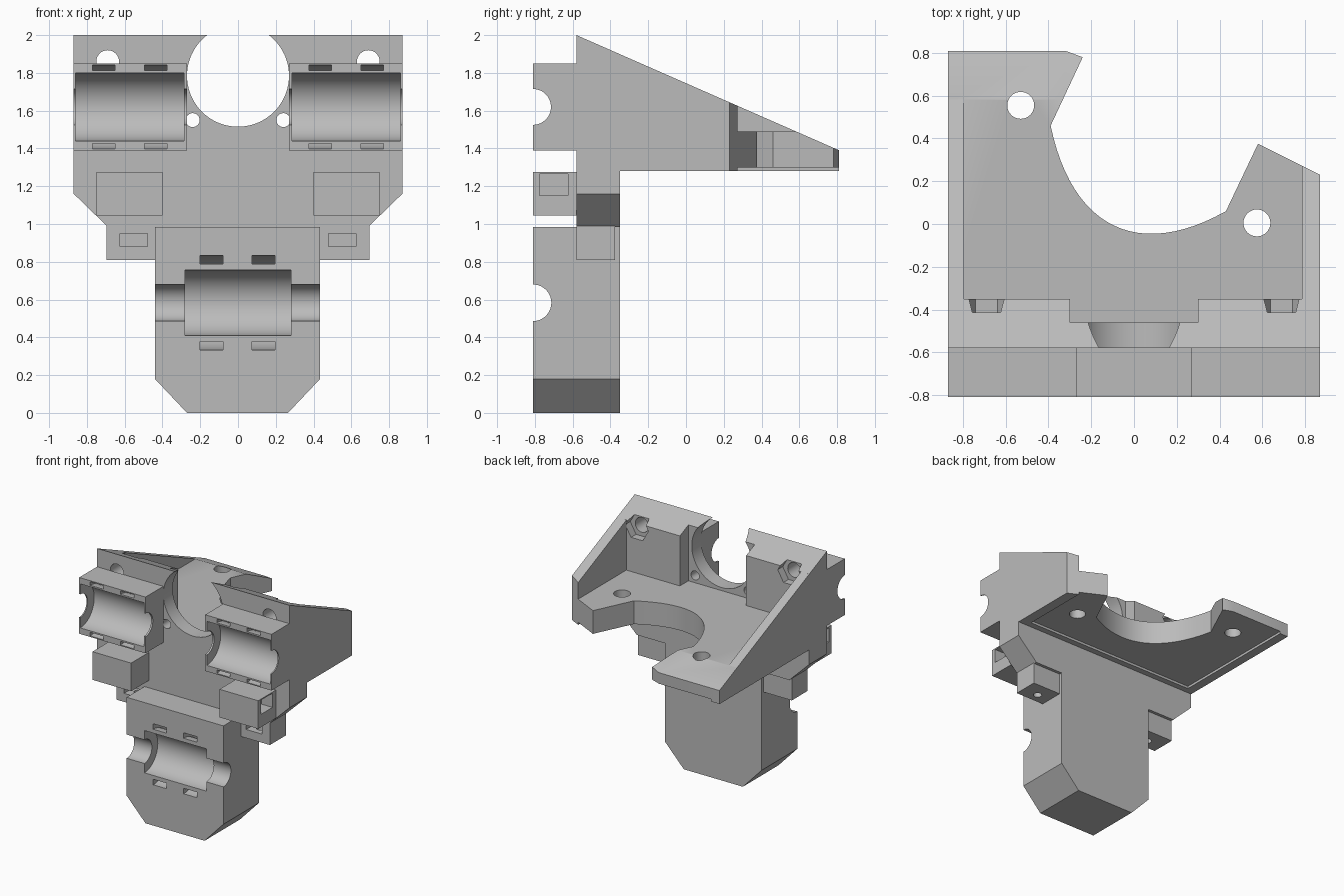
import bpy, bmesh
from math import sin, cos, radians, pi
from mathutils import Vector

old = bpy.data.objects.get("Cube")
if old:
    bpy.data.objects.remove(old, do_unlink=True)

grey = bpy.data.materials.new("plain_grey")
grey.use_nodes = True
grey.diffuse_color = (0.5, 0.5, 0.5, 1)
grey.node_tree.nodes["Principled BSDF"].inputs["Base Color"].default_value = (0.5, 0.5, 0.5, 1)

FRONT, FACE, BACK = -0.81, -0.58, -0.35   # depth levels of blocks and plate
HALF = 0.87                               # half width


def prism(name, pts, axis, a, b):
    """Extrude a 2D outline along an axis between a and b."""
    place = {"x": lambda u, v, w: (w, u, v),
             "y": lambda u, v, w: (u, w, v),
             "z": lambda u, v, w: (u, v, w)}[axis]
    bm = bmesh.new()
    low = bm.faces.new([bm.verts.new(place(u, v, a)) for u, v in pts])
    ext = bmesh.ops.extrude_face_region(bm, geom=[low])
    verts = [g for g in ext["geom"] if isinstance(g, bmesh.types.BMVert)]
    bmesh.ops.translate(bm, verts=verts, vec=Vector(place(0, 0, b - a)))
    bmesh.ops.recalc_face_normals(bm, faces=bm.faces)
    mesh = bpy.data.meshes.new(name)
    bm.to_mesh(mesh)
    bm.free()
    mesh.materials.append(grey)
    obj = bpy.data.objects.new(name, mesh)
    bpy.context.collection.objects.link(obj)
    return obj


def rect(u0, u1, v0, v1):
    return [(u0, v0), (u1, v0), (u1, v1), (u0, v1)]


def box(name, x0, x1, y0, y1, z0, z1):
    return prism(name, rect(x0, x1, y0, y1), "z", z0, z1)


def circle(u, v, r, n=48):
    return [(u + r * cos(2 * pi * i / n), v + r * sin(2 * pi * i / n)) for i in range(n)]


def half_ring(u, v, inner, outer, n=24):
    """C-shaped outline opening towards the front."""
    angles = [radians(-100 + 200 * i / n) for i in range(n + 1)]
    return ([(u + outer * cos(t), v + outer * sin(t)) for t in angles] +
            [(u + inner * cos(t), v + inner * sin(t)) for t in reversed(angles)])


def cut(obj, *cutters):
    """Subtract each cutter and discard it."""
    for c in cutters:
        c.hide_render = True
        mod = obj.modifiers.new("cut", "BOOLEAN")
        mod.operation, mod.solver, mod.object = "DIFFERENCE", "EXACT", c
        mesh = bpy.data.meshes.new_from_object(
            obj.evaluated_get(bpy.context.evaluated_depsgraph_get()))
        obj.modifiers.clear()
        obj.data = mesh
        bpy.data.objects.remove(c, do_unlink=True)
    return obj


def slope():
    """Wedge above the inclined top."""
    return prism("slope_cutter", [(FACE, 2), (0.92, 1.342), (0.92, 2.3), (FACE, 2.3)], "x", -1, 1)


def groove(block, x0, x1, z, g0, g1, r_big, r_rod, ties, r_in, r_out):
    """Bearing seat, rod channel and tie slots in a block face."""
    cut(block,
        prism("rod_cutter", circle(FRONT, z, r_rod), "x", x0 - 0.1, x1 + 0.1),
        prism("bearing_cutter", circle(FRONT, z, r_big), "x", g0, g1))
    for t in ties:
        cut(block, prism("tie_cutter", half_ring(FRONT, z, r_in, r_out), "x", t - 0.06, t + 0.06))


parts = []

# main plate with hot-end opening, screw holes and nut traps
plate = prism("main_plate", [(-HALF, 2), (HALF, 2), (HALF, 1.16), (0.69, 0.985),
                             (-0.69, 0.985), (-HALF, 1.16)], "y", FACE, BACK)
cut(plate, slope(),
    prism("opening_cutter", circle(0, 1.785, 0.27, 72), "y", -0.7, -0.2),
    box("pocket_cutter", -0.3, 0.3, -0.46, -0.2, 1.49, 2.2))
for s in (-1, 1):
    cut(plate,
        prism("small_hole_cutter", circle(s * 0.24, 1.55, 0.037, 24), "y", -0.7, -0.2),
        prism("screw_cutter", circle(s * 0.69, 1.86, 0.06, 32), "y", -0.7, -0.2),
        prism("nut_cutter", circle(s * 0.69, 1.86, 0.105, 6), "y", -0.415, -0.2))
parts.append(plate)

# shelf with a curved bite in its rear edge
p = [Vector(q) for q in ((-0.39, 0.46), (-0.29, -0.02), (0.02, -0.17), (0.43, 0.06))]
bite = []
for i in range(25):
    t = i / 24
    q = p[0] * (1 - t)**3 + p[1] * 3 * t * (1 - t)**2 + p[2] * 3 * t * t * (1 - t) + p[3] * t**3
    bite.append((q.x, q.y))
outline = ([(-HALF, BACK), (-HALF, 0.81), (-0.32, 0.81), (-0.24, 0.78)] + bite +
           [(0.58, 0.375), (HALF, 0.23), (HALF, BACK)])
shelf = prism("shelf", outline, "z", 1.3, 1.49)
cut(shelf, slope())
for x, y in ((-0.53, 0.555), (0.575, 0.005)):
    cut(shelf, prism("mount_hole_cutter", circle(x, y, 0.063, 32), "z", 1, 2))
parts.append(shelf)

# sloping side walls, the left one cut short at an angle
side = [(BACK, 1.28), (0.81, 1.28), (0.81, 1.39), (BACK, 1.899)]
parts.append(prism("right_wall", side, "x", -HALF, -0.795))
left_wall = prism("left_wall", side, "x", 0.785, HALF)
cut(left_wall, prism("end_cutter", [(0.58, 0.375), (1.0, 0.165), (1.0, 1), (0.58, 1)], "z", 1, 2.2))
parts.append(left_wall)

# thin lip under the shelf beside the plate
parts.append(box("shelf_lip", -0.795, 0.785, BACK, -0.3, 1.28, 1.3))

# paired parts on both sides
for s, label in ((-1, "right"), (1, "left")):
    def span(a, b):
        return sorted((s * a, s * b))

    x0, x1 = span(0.27, HALF)
    bearing = box(label + "_bearing_block", x0, x1, FRONT, FACE, 1.39, 1.85)
    groove(bearing, x0, x1, 1.62, *span(0.285, 0.86), 0.18, 0.095,
           (s * 0.435, s * 0.71), 0.193, 0.222)

    holder = box(label + "_belt_holder", *span(0.4, 0.75), FRONT, FACE, 1.045, 1.275)
    cut(holder, box("belt_cutter", *span(0.65, 0.9), -0.775, -0.625, 1.15, 1.265))

    tab = box(label + "_screw_tab", *span(0.43, 0.695), FACE, -0.375, 0.81, 0.99)
    cut(tab, box("nut_slot_cutter", *span(0.48, 0.625), -0.7, -0.43, 0.88, 0.95),
        prism("tab_hole_cutter", circle(s * 0.553, -0.5, 0.033, 24), "z", 0.7, 0.9))
    parts += [bearing, holder, tab]

# lower bearing block with chamfered foot
lower = prism("lower_block", [(-0.44, 0.985), (0.435, 0.985), (0.435, 0.18), (0.265, 0),
                              (-0.27, 0), (-0.44, 0.18)], "y", FRONT, BACK)
groove(lower, -0.44, 0.435, 0.583, -0.28, 0.28, 0.173, 0.097, (-0.14, 0.135), 0.205, 0.25)
parts.append(lower)

# smooth curved surfaces, keep edges crisp
bpy.ops.object.select_all(action="DESELECT")
for obj in parts:
    obj.select_set(True)
bpy.context.view_layer.objects.active = plate
bpy.ops.object.shade_smooth_by_angle(angle=radians(25))
